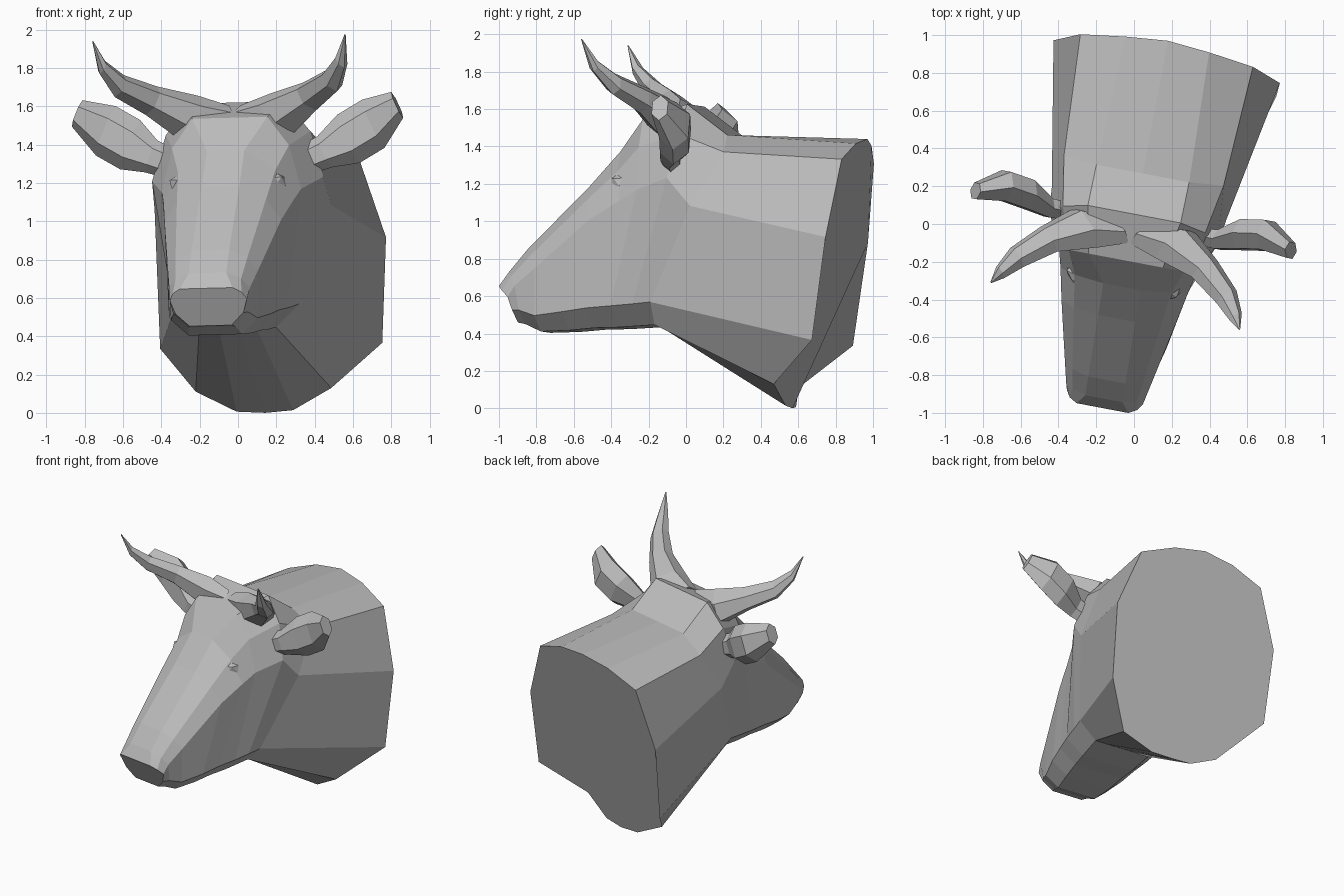
import bpy, bmesh, math
from mathutils import Matrix, Vector

if "Cube" in bpy.data.objects:
    bpy.data.objects.remove(bpy.data.objects["Cube"])

# The whole bust is symmetric, then turned and slightly tilted
POSE = (Matrix.Translation((.008, 0, 0)) @ Matrix.Rotation(math.radians(-10.7), 4, 'Z')
        @ Matrix.Translation((0, 0, 1)) @ Matrix.Rotation(math.radians(-1.5), 4, 'Y')
        @ Matrix.Translation((0, 0, -1)))

hide = bpy.data.materials.new("grey_hide")
hide.diffuse_color = (0.5, 0.5, 0.5, 1)
hide.use_nodes = True
hide.node_tree.nodes["Principled BSDF"].inputs["Base Color"].default_value = hide.diffuse_color


def finish(name, bm):
    bmesh.ops.recalc_face_normals(bm, faces=bm.faces)
    bm.transform(POSE)
    mesh = bpy.data.meshes.new(name)
    bm.to_mesh(mesh)
    bm.free()
    mesh.materials.append(hide)
    obj = bpy.data.objects.new(name, mesh)
    bpy.context.collection.objects.link(obj)


def bridge(bm, a, b):
    n = len(a)
    for i in range(n):
        j = (i + 1) % n
        bm.faces.new((a[i], a[j], b[j], b[i]))


def full_ring(bm, half):
    pts = half + [(-x, y, z) for x, y, z in half[-2:0:-1]]
    return [bm.verts.new(p) for p in pts]


def head_section(ridge, cheek, jaw, brow=None):
    """Half section from top centre to chin: flat ridge, brow, cheek, jaw, flat underside."""
    ridge, cheek, jaw = Vector(ridge), Vector(cheek), Vector(jaw)
    if brow is None:
        brow = ridge.lerp(cheek, .4)
        brow.x = ridge.x + .65 * (cheek.x - ridge.x)
    under = jaw.z - .36 * jaw.x
    chin = [(jaw.x * f, jaw.y + .02 * (jaw.y < -.3), under) for f in (.62, .3, 0)]
    return [(0, ridge.y, ridge.z), ridge, brow, cheek, jaw] + chin


# Cut end of the neck, top centre to bottom centre
neck_end = [(0, .985, 1.44), (.225, .965, 1.41), (.465, .933, 1.32), (.61, .875, .9),
            (.59, .80, .35), (.36, .55, .12), (.15, .575, .01), (0, .585, .0)]

# Ridge, cheek and jaw corners along the head
head = [
    ((.25, .27, 1.455), (.47, .11, 1.07), (.33, -.13, .56), (.43, .285, 1.36)),  # throat
    ((.25, .05, 1.62), (.455, -.02, 1.22), (.32, -.23, .55)),   # poll
    ((.20, -.20, 1.54), (.37, -.20, 1.16), (.31, -.35, .54)),   # brow
    ((.10, -.34, 1.37), (.345, -.30, 1.1), (.29, -.48, .53)),   # eyes
    ((.10, -.51, 1.18), (.31, -.47, 1.0), (.27, -.62, .51)),    # bridge of nose
    ((.10, -.84, .85), (.24, -.78, .74), (.23, -.78, .49)),     # behind nostrils
    ((.10, -.94, .73), (.215, -.89, .65), (.20, -.87, .52)),    # muzzle
    ((.14, -.99, .65), (.205, -.93, .59), (.18, -.91, .52)),    # nose front
]
bm = bmesh.new()
rings = [full_ring(bm, neck_end)] + [full_ring(bm, head_section(*s)) for s in head]
for a, b in zip(rings, rings[1:]):
    bridge(bm, a, b)
bm.faces.new(rings[0])
bm.faces.new(rings[-1])
finish("head_and_neck", bm)


def limb(name, stations, up, depth, side):
    """Six-sided tube; each station is x, y, z and radius."""
    bm = bmesh.new()
    rings = []
    for x, y, z, r in stations:
        ring = []
        for k in range(6):
            a = math.tau * k / 6
            p = Vector((x, y, z)) + r * (up * math.cos(a) + depth * math.sin(a))
            ring.append(bm.verts.new((p.x * side, p.y, p.z)))
        rings.append(ring)
    for a, b in zip(rings, rings[1:]):
        bridge(bm, a, b)
    bm.faces.new(rings[0])
    bm.faces.new(rings[-1])
    finish(name, bm)


horn = [(.06, -.05, 1.53, .08), (.24, -.07, 1.545, .125), (.42, -.165, 1.64, .08),
        (.565, -.29, 1.72, .062), (.635, -.385, 1.82, .037), (.67, -.446, 1.955, .004)]
ear = [(.36, .0, 1.31, .08), (.46, .0, 1.35, .09), (.58, .05, 1.415, .14),
       (.71, .07, 1.49, .14), (.85, .015, 1.585, .075)]

for label, side in (("right", 1), ("left", -1)):
    limb("horn_" + label, horn, Vector((-.4, 0, .92)), Vector((.6, .8, 0)), side)
    limb("ear_" + label, ear, Vector((-.4, 0, .91)), Vector((0, .65, 0)), side)
    # Low-poly eye set into the cheek
    bm = bmesh.new()
    bmesh.ops.create_icosphere(bm, subdivisions=1, radius=1)
    bm.transform(Matrix.Translation((.255 * side, -.325, 1.2))
                 @ Matrix.Rotation(math.radians(40 * side), 4, 'Z')
                 @ Matrix.Diagonal((.07, .04, .05, 1)))
    finish("eye_" + label, bm)
